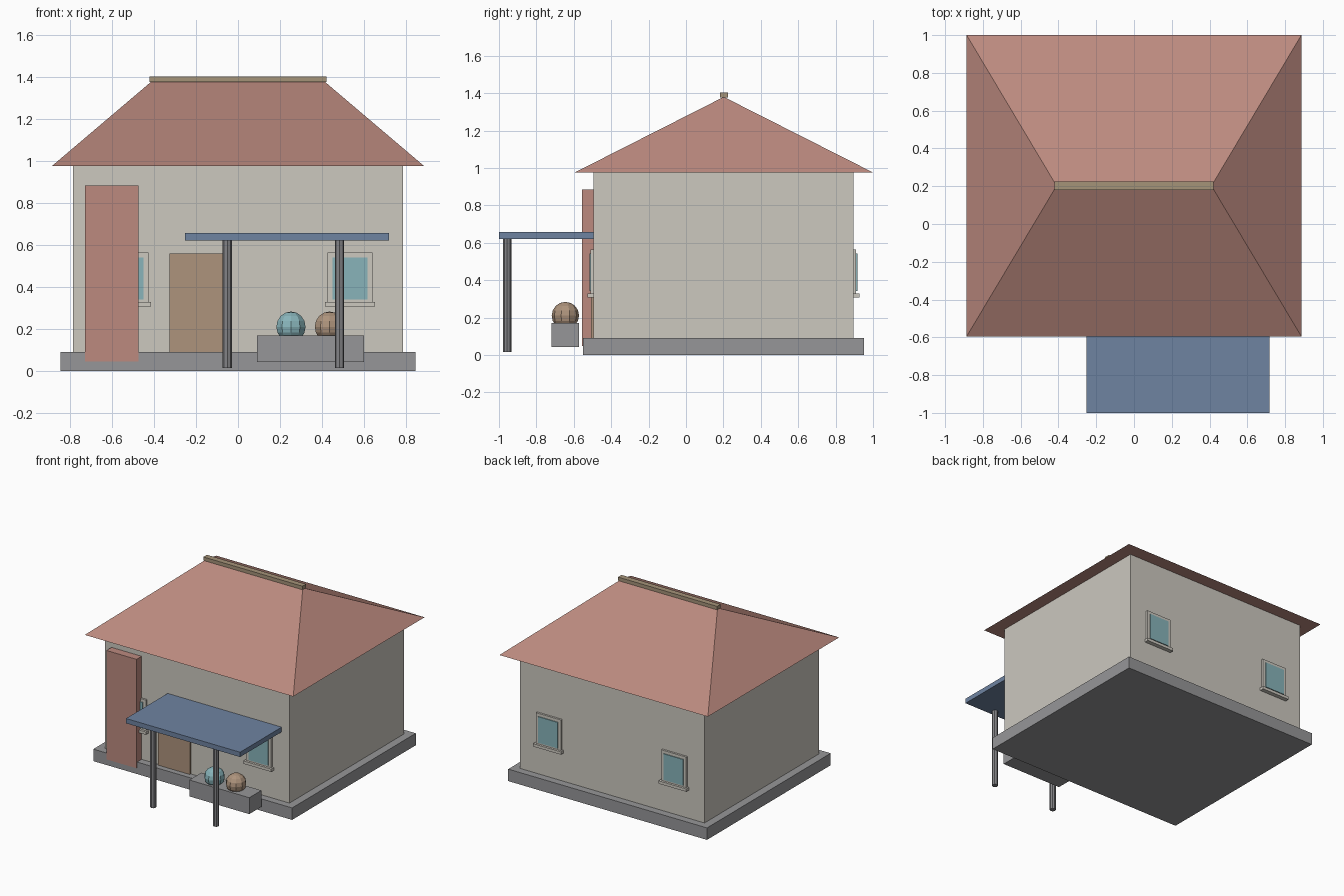
import bpy, bmesh
from mathutils import Matrix

if "Cube" in bpy.data.objects:
    bpy.data.objects.remove(bpy.data.objects["Cube"])


def material(name, r, g, b):
    # sRGB 0-255 to linear flat colour
    lin = [((c / 255 + 0.055) / 1.055) ** 2.4 for c in (r, g, b)]
    m = bpy.data.materials.new(name)
    m.diffuse_color = (*lin, 1)
    m.use_nodes = True
    m.node_tree.nodes["Principled BSDF"].inputs["Base Color"].default_value = m.diffuse_color
    return m


WALL = material("plaster", 204, 200, 191)
ROOF = material("terracotta", 188, 138, 127)
STONE = material("stone grey", 150, 150, 152)
POST = material("post grey", 132, 132, 135)
BLUE = material("canopy blue", 110, 131, 161)
WOOD = material("wood brown", 173, 147, 124)
CAP = material("ridge tan", 165, 147, 121)
GLASS = material("glass teal", 136, 180, 186)


def finish(name, bm, mat):
    mesh = bpy.data.meshes.new(name)
    bm.normal_update()
    bm.to_mesh(mesh)
    bm.free()
    mesh.materials.append(mat)
    ob = bpy.data.objects.new(name, mesh)
    bpy.context.collection.objects.link(ob)
    return ob


def box(name, x, y, z, mat):
    # x, y, z are (low, high) ranges
    bm = bmesh.new()
    bmesh.ops.create_cube(bm, size=1)
    for v in bm.verts:
        v.co = [r[0] if c < 0 else r[1] for c, r in zip(v.co, (x, y, z))]
    return finish(name, bm, mat)


def ball(name, x, mat):
    bm = bmesh.new()
    bmesh.ops.create_uvsphere(bm, u_segments=10, v_segments=8, radius=0.073,
                              matrix=Matrix.Translation((x, -0.645, 0.211)))
    finish(name, bm, mat)


def post(name, x):
    bm = bmesh.new()
    bmesh.ops.create_cone(bm, cap_ends=True, segments=8, radius1=0.022, radius2=0.022,
                          depth=0.61, matrix=Matrix.Translation((x, -0.956, 0.32)))
    finish(name, bm, POST)


def window(name, x, wall_y, out):
    # frame, proud pane and sill; out is the outward y direction
    def depth(d):
        return sorted((wall_y - 0.01 * out, wall_y + d * out))
    box(name + "_frame", (x - 0.106, x + 0.106), depth(0.015), (0.32, 0.565), WALL)
    pane = sorted((wall_y + 0.014 * out, wall_y + 0.021 * out))
    box(name + "_pane", (x - 0.083, x + 0.083), pane, (0.342, 0.542), GLASS)
    box(name + "_sill", (x - 0.118, x + 0.118), depth(0.032), (0.308, 0.33), WALL)


# House body
box("foundation", (-0.845, 0.845), (-0.55, 0.952), (0, 0.092), STONE)
box("walls", (-0.784, 0.784), (-0.495, 0.895), (0.09, 0.978), WALL)

# Hip roof: a box whose top collapses to a ridge
roof = box("roof", (-0.886, 0.886), (-0.595, 1.0), (0.976, 1.38), ROOF)
bm = bmesh.new()
bm.from_mesh(roof.data)
for v in bm.verts:
    if v.co.z > 1.2:
        v.co.x = 0.41 if v.co.x > 0 else -0.41
        v.co.y = 0.202
bmesh.ops.remove_doubles(bm, verts=bm.verts, dist=0.001)
bm.to_mesh(roof.data)
bm.free()
box("ridge_cap", (-0.421, 0.421), (0.181, 0.224), (1.376, 1.403), CAP)

# Chimney slab and door on the front
box("chimney_slab", (-0.729, -0.473), (-0.557, -0.48), (0.047, 0.884), ROOF)
box("door", (-0.325, -0.055), (-0.507, -0.49), (0.09, 0.56), WOOD)

# Windows on front and back
for side, x in (("left", -0.533), ("right", 0.533)):
    window("front_" + side + "_window", x, -0.495, -1)
    window("back_" + side + "_window", x, 0.895, 1)

# Canopy on two posts
box("canopy", (-0.252, 0.718), (-1.0, -0.49), (0.621, 0.658), BLUE)
post("left_post", -0.051)
post("right_post", 0.483)

# Planter with two round bushes
box("planter", (0.09, 0.6), (-0.72, -0.573), (0.044, 0.17), STONE)
ball("teal_bush", 0.252, GLASS)
ball("brown_bush", 0.435, WOOD)
